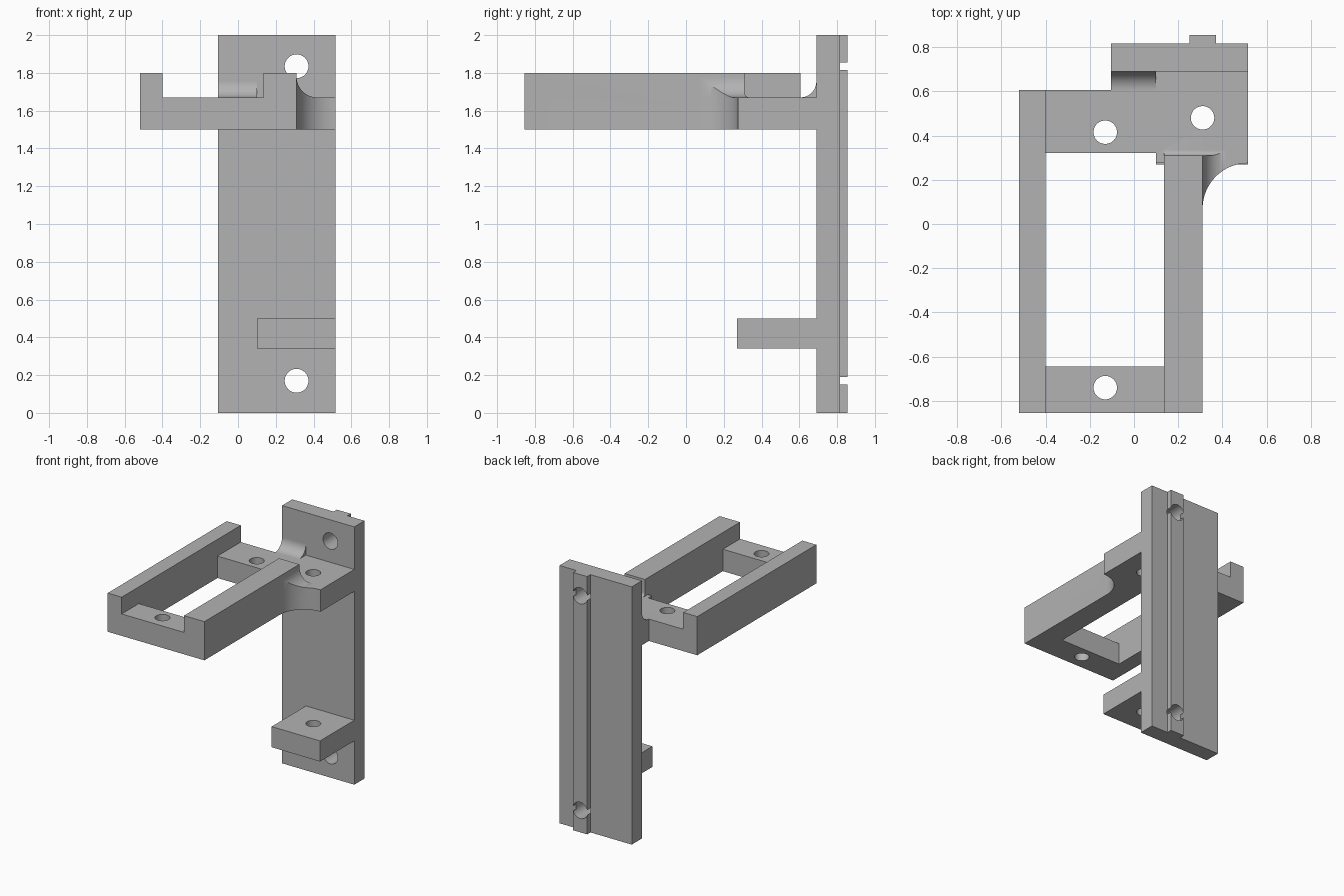
import bpy
import bmesh
from math import cos, sin, radians
from mathutils import Vector

cube = bpy.data.objects.get("Cube")
if cube:
    bpy.data.objects.remove(cube, do_unlink=True)

grey = bpy.data.materials.new("plain grey")
grey.use_nodes = True
grey.diffuse_color = (0.45, 0.45, 0.45, 1)
grey.node_tree.nodes["Principled BSDF"].inputs["Base Color"].default_value = (0.45, 0.45, 0.45, 1)


def prism(name, points, axis, lo, hi):
    """Extrude a 2D outline along an axis; outline is the other two axes in order."""
    place = {"x": lambda a, b, c: (c, a, b),
             "y": lambda a, b, c: (a, c, b),
             "z": lambda a, b, c: (a, b, c)}[axis]
    bm = bmesh.new()
    face = bm.faces.new([bm.verts.new(place(a, b, lo)) for a, b in points])
    moved = bmesh.ops.extrude_face_region(bm, geom=[face])["geom"]
    bmesh.ops.translate(bm, vec=Vector(place(0, 0, hi - lo)),
                        verts=[g for g in moved if isinstance(g, bmesh.types.BMVert)])
    bmesh.ops.recalc_face_normals(bm, faces=bm.faces[:])
    mesh = bpy.data.meshes.new(name)
    bm.to_mesh(mesh)
    bm.free()
    mesh.materials.append(grey)
    obj = bpy.data.objects.new(name, mesh)
    bpy.context.collection.objects.link(obj)
    return obj


def box(name, x0, x1, y0, y1, z0, z1):
    return prism(name, [(x0, y0), (x1, y0), (x1, y1), (x0, y1)], "z", z0, z1)


def arc(cx, cy, r, start, end, steps=16):
    angles = [radians(start + (end - start) * i / steps) for i in range(steps + 1)]
    return [(cx + r * cos(a), cy + r * sin(a)) for a in angles]


def rod(axis, a, b, r, lo, hi, steps=48):
    return prism("cutter", arc(a, b, r, 0, 360, steps)[:-1], axis, lo, hi)


def combine(obj, other, operation):
    """Apply a boolean and discard the helper."""
    other.hide_render = True
    mod = obj.modifiers.new("boolean", "BOOLEAN")
    mod.operation, mod.solver, mod.object = operation, "EXACT", other
    bpy.context.view_layer.objects.active = obj
    bpy.ops.object.modifier_apply(modifier=mod.name)
    bpy.data.objects.remove(other, do_unlink=True)


BACK, TOP, BASE, FLOOR = 0.69, 1.80, 1.67, 1.50
FRONT, REAR, EDGE = -0.855, 0.605, 0.515

# Mounting plate with its rear locating rail
plate = box("back_plate", -0.105, EDGE, BACK, 0.815, 0, 2)
combine(plate, box("locating_rail", 0.25, 0.37, 0.78, 0.855, 0, 2), "UNION")
for z in (0.17, 1.835):
    combine(plate, rod("y", 0.31, z, 0.063, 0.5, 1), "DIFFERENCE")

# Lower shelf tab
shelf = box("lower_shelf", 0.10, EDGE, 0.27, BACK, 0.34, 0.50)
combine(shelf, rod("z", 0.31, 0.48, 0.053, 0.2, 0.6), "DIFFERENCE")

# Frame floor, with a swept inside corner at the right
sweep = arc(EDGE, 0.07, 0.205, 180, 90)
outline = [(-0.52, FRONT), (0.31, FRONT)] + sweep + [
    (EDGE, BACK), (-0.105, BACK), (-0.105, REAR), (-0.52, REAR)]
frame = prism("upper_frame", outline, "z", FLOOR, BASE)
opening = [(-0.40, -0.645), (0.135, -0.645), (0.135, 0.275),
           (0.10, 0.275), (0.10, 0.32), (-0.40, 0.32)]
combine(frame, prism("cutter", opening, "z", 1.4, 1.9), "DIFFERENCE")

# Side walls; the right one flares out over the swept corner
combine(frame, box("left_wall", -0.52, -0.40, FRONT, REAR, 1.6, TOP), "UNION")
wall = box("right_wall", 0.135, 0.31, FRONT, 0.335, 1.6, TOP)
flare_profile = [(0.31, 1.6), (0.42, 1.6)] + arc(0.42, 1.78, 0.11, 270, 180)
flare = prism("wall_flare", flare_profile, "y", 0.07, 0.335)
combine(flare, prism("cutter", sweep + [(EDGE, 0), (0.31, 0)], "z", 1.5, 1.9), "DIFFERENCE")
combine(wall, flare, "UNION")

# Small rounded step at the rear end of the right wall
step = [(0.31, 1.9)] + arc(0.335, 1.695, 0.025, 180, 270, 8) + [(0.45, BASE), (0.45, 1.9)]
combine(wall, prism("cutter", step, "x", 0, 0.6), "DIFFERENCE")
combine(frame, wall, "UNION")

# Concave fillet where the frame meets the plate
fillet = [(BACK, 1.6), (REAR, 1.6)] + arc(REAR, BASE + 0.085, 0.085, 270, 360)
combine(frame, prism("plate_fillet", fillet, "x", -0.105, 0.10), "UNION")

# Vertical screw holes
for x, y in ((-0.13, 0.415), (-0.13, -0.74), (0.31, 0.48)):
    combine(frame, rod("z", x, y, 0.053, 1.4, 1.9), "DIFFERENCE")

# Smooth the round surfaces, keep corners crisp
bpy.ops.object.select_all(action="DESELECT")
for obj in (plate, shelf, frame):
    obj.select_set(True)
bpy.context.view_layer.objects.active = frame
bpy.ops.object.shade_smooth_by_angle(angle=radians(30))
